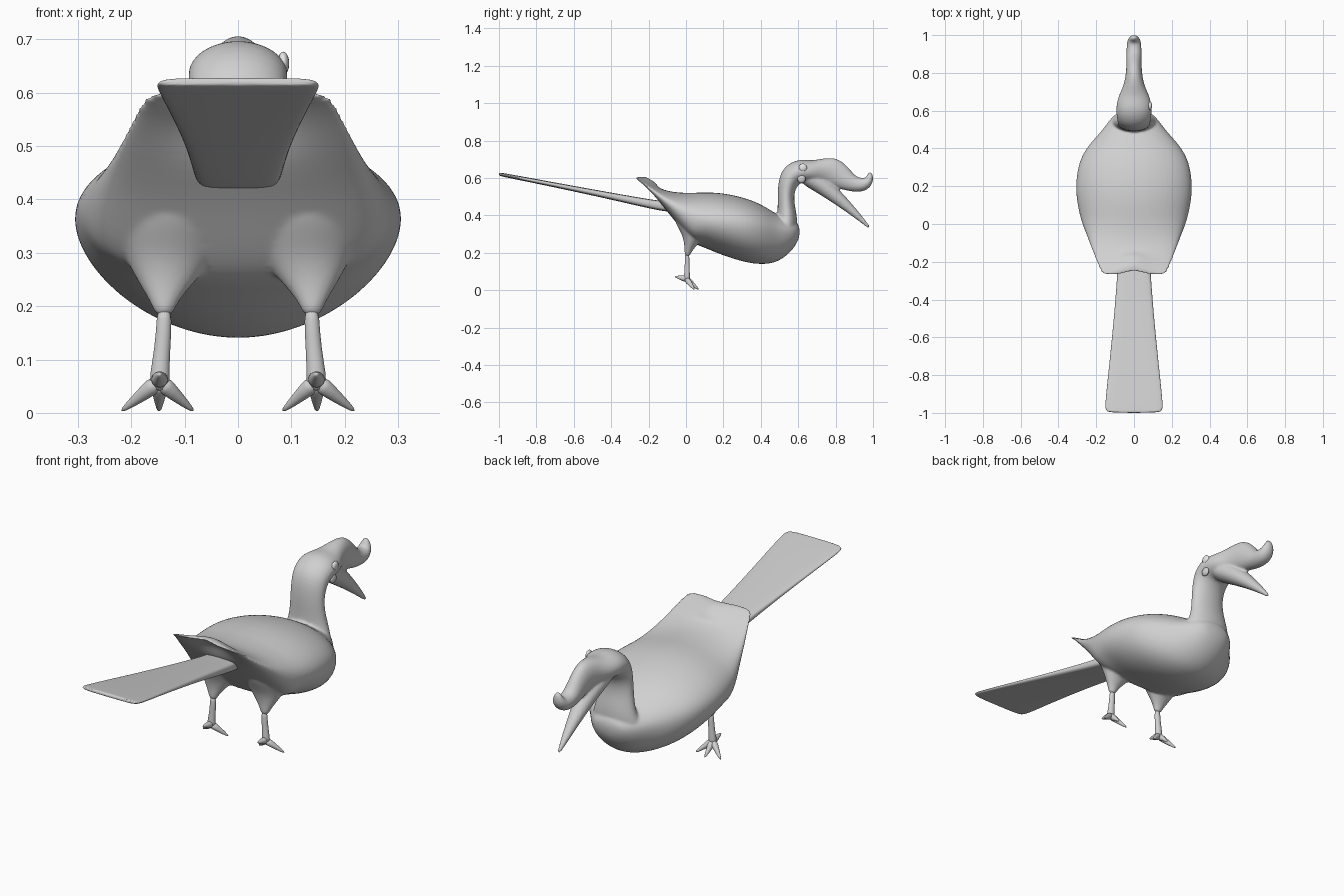
import bpy, bmesh, math
from mathutils import Vector

cube = bpy.data.objects.get("Cube")
if cube:
    bpy.data.objects.remove(cube, do_unlink=True)

SIDES = 16
SWELL = 1.028  # makes up for the rounding of the sections


def material(name, value):
    m = bpy.data.materials.new(name)
    m.use_nodes = True
    colour = (value, value, value, 1)
    m.diffuse_color = colour
    m.node_tree.nodes["Principled BSDF"].inputs["Base Color"].default_value = colour
    return m


GREY = material("plain grey", 0.63)
WHITE = material("eye white", 0.9)


def spow(v, p):
    return math.copysign(abs(v) ** p, v)


def oval(centre, across, up, down, top_power=1.0, low_power=1.0):
    """Closed ring of points whose upper and lower halves may differ."""
    ring = []
    for i in range(SIDES):
        a = math.tau * i / SIDES
        s, c = math.sin(a), math.cos(a)
        power = top_power if s >= 0 else low_power
        rise = (up if s >= 0 else down) * abs(s) ** power
        ring.append(centre + (across * spow(c, power) + rise) * SWELL)
    return ring


def loft(bm, rings):
    rows = [[bm.verts.new(p) for p in ring] for ring in rings]
    for a, b in zip(rows, rows[1:]):
        for i in range(SIDES):
            j = (i + 1) % SIDES
            bm.faces.new((a[i], a[j], b[j], b[i]))
    bm.faces.new(rows[0][::-1])
    bm.faces.new(rows[-1])


def tube(path, power=1.0):
    """Rings along a path of (x, y, z, half width in x, half depth)."""
    pts = [Vector(p[:3]) for p in path]
    rings = []
    for i, p in enumerate(path):
        t = (pts[min(i + 1, len(pts) - 1)] - pts[max(i - 1, 0)]).normalized()
        up = Vector((1, 0, 0)).cross(t).normalized()
        across = t.cross(up).normalized()
        rings.append(oval(pts[i], across * p[3], up * p[4], up * -p[4], power, power))
    return rings


def mirrored(path, s):
    return [(p[0] * s,) + tuple(p[1:]) for p in path]


def finish(name, bm, mat, levels=2, voxel=None):
    bmesh.ops.recalc_face_normals(bm, faces=bm.faces)
    me = bpy.data.meshes.new(name)
    bm.to_mesh(me)
    bm.free()
    for f in me.polygons:
        f.use_smooth = True
    me.materials.append(mat)
    ob = bpy.data.objects.new(name, me)
    bpy.context.scene.collection.objects.link(ob)
    if levels:
        ob.modifiers.new("round", "SUBSURF").levels = levels
        ob.modifiers["round"].render_levels = levels
    if voxel:
        r = ob.modifiers.new("blend", "REMESH")
        r.mode = "VOXEL"
        r.voxel_size = voxel
        r.use_smooth_shade = True
        s = ob.modifiers.new("relax", "SMOOTH")
        s.factor = 0.5
        s.iterations = 8


# Body, wings, thighs, neck and head blended into one skin
bm = bmesh.new()
# y, top, bottom, half width, height of widest point
torso = [
    (0.61, 0.35, 0.28, 0.06, 0.315),
    (0.565, 0.38, 0.205, 0.12, 0.31),
    (0.49, 0.40, 0.15, 0.17, 0.31),
    (0.42, 0.45, 0.138, 0.24, 0.33),
    (0.33, 0.49, 0.145, 0.293, 0.35),
    (0.20, 0.52, 0.185, 0.31, 0.365),
    (0.10, 0.523, 0.228, 0.298, 0.375),
    (0.04, 0.52, 0.25, 0.283, 0.39),
    (-0.01, 0.52, 0.305, 0.268, 0.415),
    (-0.08, 0.525, 0.40, 0.24, 0.46),
    (-0.15, 0.546, 0.475, 0.215, 0.51),
    (-0.21, 0.572, 0.538, 0.192, 0.56),
    (-0.25, 0.596, 0.577, 0.178, 0.588),
    (-0.28, 0.611, 0.599, 0.16, 0.605),
]
rings = []
for y, top, bottom, half, mid in torso:
    ring = oval(Vector((0, y, mid)), Vector((half, 0, 0)),
                Vector((0, 0, top - mid)), Vector((0, 0, bottom - mid)),
                low_power=1.0 if y > 0.06 else 0.7)
    if y < -0.2:  # notch between the wing tips
        for p in ring:
            p.y += 0.065 * max(0, 1 - abs(p.x) / half) ** 1.5
    rings.append(ring)
loft(bm, rings)

neck_and_beak = [
    (0, 0.44, 0.27, 0.17, 0.10),
    (0, 0.525, 0.30, 0.14, 0.082),
    (0, 0.545, 0.375, 0.105, 0.056),
    (0, 0.534, 0.46, 0.088, 0.043),
    (0, 0.534, 0.54, 0.085, 0.045),
    (0, 0.558, 0.612, 0.09, 0.064),
    (0, 0.61, 0.64, 0.095, 0.066),
    (0, 0.67, 0.634, 0.086, 0.056),
    (0, 0.725, 0.638, 0.057, 0.066),
    (0, 0.785, 0.636, 0.043, 0.08),
    (0, 0.84, 0.60, 0.04, 0.062),
    (0, 0.895, 0.565, 0.04, 0.042),
    (0, 0.955, 0.562, 0.039, 0.039),
    (0, 0.985, 0.59, 0.031, 0.024),
    (0, 0.985, 0.634, 0.012, 0.01),
]
loft(bm, tube(neck_and_beak))

lower_beak = [
    (0, 0.62, 0.62, 0.07, 0.045),
    (0, 0.70, 0.58, 0.06, 0.05),
    (0, 0.79, 0.512, 0.043, 0.04),
    (0, 0.88, 0.433, 0.028, 0.025),
    (0, 0.96, 0.356, 0.012, 0.011),
    (0, 0.982, 0.332, 0.007, 0.007),
]
loft(bm, tube(lower_beak))

thigh = [
    (0.12, 0.03, 0.44, 0.12, 0.115),
    (0.13, 0.042, 0.345, 0.108, 0.088),
    (0.132, 0.034, 0.285, 0.08, 0.055),
    (0.138, 0.02, 0.24, 0.048, 0.03),
    (0.139, 0.01, 0.205, 0.024, 0.018),
    (0.139, 0.006, 0.18, 0.016, 0.013),
]
for s in (1, -1):
    loft(bm, tube(mirrored(thigh, s)))
finish("body", bm, GREY, voxel=0.006)

# Long flat tail fan
bm = bmesh.new()
tail = [
    (0, -0.04, 0.44, 0.075, 0.028),
    (0, -0.15, 0.452, 0.081, 0.025),
    (0, -0.35, 0.493, 0.092, 0.019),
    (0, -0.60, 0.543, 0.114, 0.014),
    (0, -0.85, 0.592, 0.140, 0.011),
    (0, -0.95, 0.611, 0.150, 0.010),
    (0, -0.985, 0.618, 0.148, 0.009),
    (0, -1.0, 0.621, 0.134, 0.008),
]
loft(bm, tube(tail, 0.5))
finish("tail", bm, GREY)

# Shanks and toes
shank = [
    (0.138, 0.006, 0.20, 0.014, 0.012),
    (0.139, 0.006, 0.15, 0.014, 0.012),
    (0.145, 0.006, 0.09, 0.016, 0.014),
    (0.147, 0.004, 0.06, 0.02, 0.018),
    (0.147, 0.008, 0.04, 0.012, 0.01),
]
toe_tips = [(0.083, 0.045, 0.003), (0.148, 0.068, 0.003),
            (0.219, 0.045, 0.003), (0.147, -0.06, 0.073)]
root = Vector((0.147, 0.003, 0.06))
for s, side in ((1, "left"), (-1, "right")):
    bm = bmesh.new()
    loft(bm, tube(mirrored(shank, s)))
    for tip in toe_tips:
        path = []
        for t, r in ((0, 0.019), (0.4, 0.013), (0.75, 0.008), (1, 0.003)):
            path.append((*root.lerp(Vector(tip), t), r, r))
        loft(bm, tube(mirrored(path, s)))
    finish(side + "_leg", bm, GREY, levels=1)

# Eye and the small lobe below it
for name, place, mat in (("eye", (0.085, 0.625, 0.655), WHITE),
                         ("cheek_lobe", (0.08, 0.617, 0.595), GREY)):
    bm = bmesh.new()
    bmesh.ops.create_uvsphere(bm, u_segments=16, v_segments=10, radius=0.022)
    for v in bm.verts:
        v.co = Vector((v.co.x * 0.5, v.co.y, v.co.z)) + Vector(place)
    finish(name, bm, mat, levels=0)
